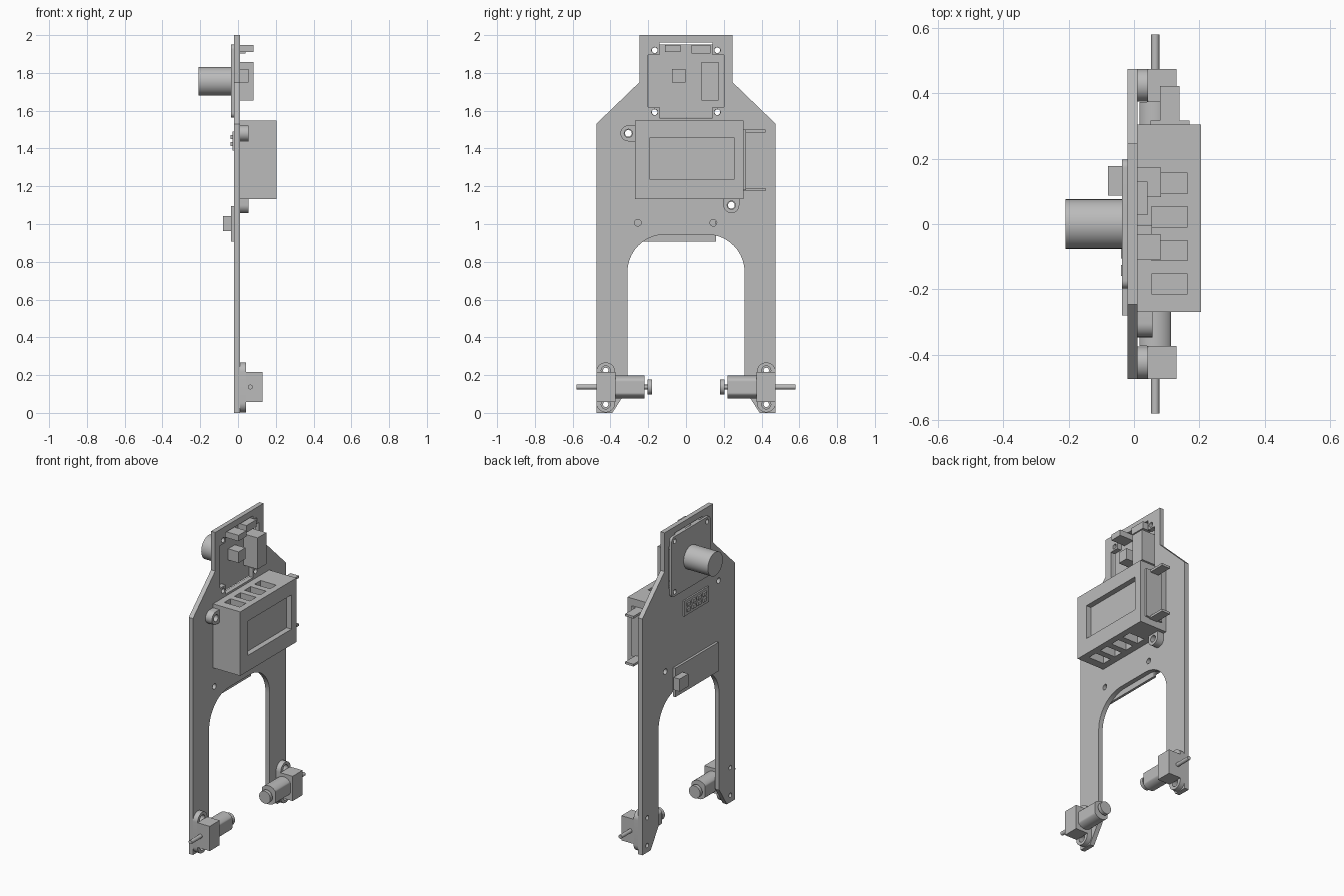
import bpy, bmesh
from math import sin, cos, pi, radians

old = bpy.data.objects.get("Cube")
if old:
    bpy.data.objects.remove(old, do_unlink=True)

grey = bpy.data.materials.new("plain_grey")
grey.use_nodes = True
grey.diffuse_color = (0.5, 0.5, 0.5, 1)
grey.node_tree.nodes["Principled BSDF"].inputs["Base Color"].default_value = (0.5, 0.5, 0.5, 1)


def add_object(name, mesh):
    ob = bpy.data.objects.new(name, mesh)
    bpy.context.collection.objects.link(ob)
    mesh.materials.clear()
    mesh.materials.append(grey)
    return ob


def evaluated_mesh(ob):
    bpy.context.view_layer.update()
    dg = bpy.context.evaluated_depsgraph_get()
    return bpy.data.meshes.new_from_object(ob.evaluated_get(dg))


def arc(u, v, r, a0=0, a1=360, n=40):
    """Points on an arc; a full turn leaves out the repeated end."""
    count = n if a1 - a0 == 360 else n + 1
    return [(u + r * cos(radians(a0 + (a1 - a0) * i / n)),
             v + r * sin(radians(a0 + (a1 - a0) * i / n))) for i in range(count)]


def rounded(u0, u1, v0, v1, r):
    return (arc(u1 - r, v1 - r, r, 0, 90, 8) + arc(u0 + r, v1 - r, r, 90, 180, 8)
            + arc(u0 + r, v0 + r, r, 180, 270, 8) + arc(u1 - r, v0 + r, r, 270, 360, 8))


def extrude(name, loops, lo, hi, axis="X"):
    """Extrude an outline with holes along X (u, v = y, z) or Y (u, v = x, z)."""
    cu = bpy.data.curves.new(name, "CURVE")
    cu.dimensions = "2D"
    cu.fill_mode = "BOTH"
    cu.extrude = (hi - lo) / 2
    for loop in loops:
        sp = cu.splines.new("POLY")
        sp.points.add(len(loop) - 1)
        for p, (u, v) in zip(sp.points, loop):
            p.co = (u, v, 0, 1)
        sp.use_cyclic_u = True
    tmp = bpy.data.objects.new("tmp", cu)
    bpy.context.collection.objects.link(tmp)
    mesh = evaluated_mesh(tmp)
    bpy.data.objects.remove(tmp)
    bpy.data.curves.remove(cu)
    bm = bmesh.new()
    bm.from_mesh(mesh)
    for vert in bm.verts:
        u, v, w = vert.co
        w += (lo + hi) / 2
        vert.co = (w, u, v) if axis == "X" else (u, w, v)
    bmesh.ops.remove_doubles(bm, verts=bm.verts, dist=0.0002)
    bmesh.ops.recalc_face_normals(bm, faces=bm.faces)
    bm.to_mesh(mesh)
    bm.free()
    mesh.name = name
    return add_object(name, mesh)


def boxes(name, *ranges):
    """One mesh of boxes, each (x0, x1, y0, y1, z0, z1)."""
    bm = bmesh.new()
    for x0, x1, y0, y1, z0, z1 in ranges:
        for v in bmesh.ops.create_cube(bm, size=1)["verts"]:
            v.co = (x1 if v.co.x > 0 else x0, y1 if v.co.y > 0 else y0, z1 if v.co.z > 0 else z0)
    mesh = bpy.data.meshes.new(name)
    bm.to_mesh(mesh)
    bm.free()
    return add_object(name, mesh)


BACK, FACE = -0.02, 0.01
LUGS = [("upper", -0.305, 1.48), ("lower", 0.24, 1.1)]
EAR_Y, EAR_LOW, EAR_HIGH = 0.425, 0.045, 0.225
BOARD_HOLES = [(s * 0.166, z) for s in (-1, 1) for z in (1.592, 1.92)]

# Main plate: shoulders, two legs, arch, sensor opening and screw holes
right_half = [(0.39, 0), (0.475, 0), (0.475, 1.53), (0.247, 1.75), (0.247, 2)]
arch = arc(0.11, 0.745, 0.2, 0, 90, 20)
outline = right_half + [(-u, v) for u, v in reversed(right_half)]
outline += [(-0.31, 0.125)] + [(-u, v) for u, v in arch] + arch[::-1] + [(0.31, 0.125)]
quarter = [(0.2, 1.895), (0.14, 1.895), (0.14, 1.96)]
lower = [(0.14, 1.56), (0.14, 1.62), (0.2, 1.62)]
half = lower + quarter
opening = half + [(-u, v) for u, v in reversed(half)]
holes = [arc(u, v, 0.016, n=20) for u, v in BOARD_HOLES]
holes += [arc(u, v, 0.018, n=20) for _, u, v in LUGS]
holes += [arc(u, 1.007, 0.018, n=20) for u in (-0.255, 0.145)]
holes += [arc(s * EAR_Y, z, 0.014, n=20) for s in (-1, 1) for z in (EAR_LOW, EAR_HIGH)]
extrude("main_plate", [outline, opening] + holes, BACK, FACE)

# Sensor board behind the opening, with its barrel and components
extrude("sensor_board", [rounded(-0.198, 0.198, 1.563, 1.95, 0.025)]
        + [arc(u, v, 0.015, n=20) for u, v in BOARD_HOLES], -0.036, BACK)
extrude("sensor_barrel", [arc(0, 1.755, 0.076, n=64)], -0.21, -0.036)
boxes("sensor_components",
      (BACK, 0.082, 0.083, 0.173, 1.655, 1.858),
      (BACK, 0.055, -0.073, -0.003, 1.748, 1.82),
      (BACK, 0.081, -0.11, -0.03, 1.91, 1.948),
      (BACK, 0.041, 0.028, 0.13, 1.902, 1.948))

# Control box with a display recess and vent slots above and below
case = boxes("control_box", (FACE, 0.205, -0.27, 0.305, 1.133, 1.547))
cuts = [(0.17, 0.3, -0.19, 0.255, 1.235, 1.457)]
for i in range(4):
    y = 0.125 - i * 0.103
    cuts += [(0.053, 0.164, y - 0.031, y + 0.031, 1.497, 1.6),
             (0.053, 0.164, y - 0.031, y + 0.031, 1.08, 1.183)]
cutter = boxes("box_cutter", *cuts)
cutter.hide_render = True
mod = case.modifiers.new("cut", "BOOLEAN")
mod.operation = "DIFFERENCE"
mod.solver = "EXACT"
mod.object = cutter
baked = evaluated_mesh(case)
case.modifiers.clear()
case.data = baked
bpy.data.objects.remove(cutter, do_unlink=True)

# Screw lugs of the control box
for label, u, v in LUGS:
    if label == "upper":
        shape = arc(u, v, 0.042, 90, 270, 24) + [(-0.265, v - 0.042), (-0.265, v + 0.042)]
    else:
        shape = arc(u, v, 0.042, 180, 360, 24) + [(u + 0.042, 1.138), (u - 0.042, 1.138)]
    extrude(label + "_box_lug", [shape, arc(u, v, 0.022, n=24)], FACE, 0.056)

# End panel with two latch tabs
boxes("box_end_panel", (0.05, 0.17, 0.305, 0.317, 1.18, 1.5),
      (0.08, 0.14, 0.305, 0.422, 1.485, 1.5),
      (0.08, 0.14, 0.305, 0.422, 1.175, 1.19))

# Rear chip plate
boxes("chip_plate", (-0.03, BACK, -0.19, 0.06, 1.39, 1.49))
chips = []
for i in range(4):
    y = -0.16 + i * 0.055
    chips += [(-0.04, -0.03, y, y + 0.035, z, z + 0.022) for z in (1.413, 1.45)]
boxes("rear_chips", *chips)

# Rear lower board and its connector
boxes("lower_board", (-0.036, BACK, -0.28, 0.16, 0.908, 1.095))
boxes("lower_board_connector", (-0.079, -0.036, 0.088, 0.178, 0.962, 1.043))

# Mirrored motors: bracket, gearbox, flat-sided body, tail disc and shaft
MX, MZ = 0.065, 0.137
body = [(MX + max(-0.048, min(0.048, du)), MZ + dv) for du, dv in arc(0, 0, 0.06, n=64)]
for label, s in (("front", -1), ("rear", 1)):
    def along(part, loop, near, far):
        lo, hi = sorted((s * near, s * far))
        extrude(f"{label}_motor_{part}", [loop], lo, hi, "Y")

    c = s * EAR_Y
    bracket = arc(c, 0.217, 0.05, 0, 180, 24) + arc(c, 0.053, 0.05, 180, 360, 24)
    extrude(label + "_motor_bracket", [bracket] + [arc(c, z, 0.024, n=24)
            for z in (EAR_LOW, EAR_HIGH)], FACE, 0.043)
    y0, y1 = sorted((s * 0.373, s * 0.475))
    boxes(label + "_motor_gearbox", (0.04, 0.13, y0, y1, 0.057, 0.217))
    along("body", body, 0.22, 0.373)
    along("tail_pin", arc(MX, MZ, 0.012, n=20), 0.2, 0.22)
    along("tail_disc", arc(MX, MZ, 0.04, n=32), 0.18, 0.203)
    along("shaft", arc(MX, MZ, 0.0125, n=24), 0.475, 0.58)

# Smooth round walls, keep edges sharp
bpy.ops.object.select_all(action="DESELECT")
for ob in bpy.context.collection.objects:
    if ob.type == "MESH" and grey.name in ob.data.materials:
        ob.select_set(True)
        bpy.context.view_layer.objects.active = ob
bpy.ops.object.shade_smooth_by_angle(angle=radians(30))
